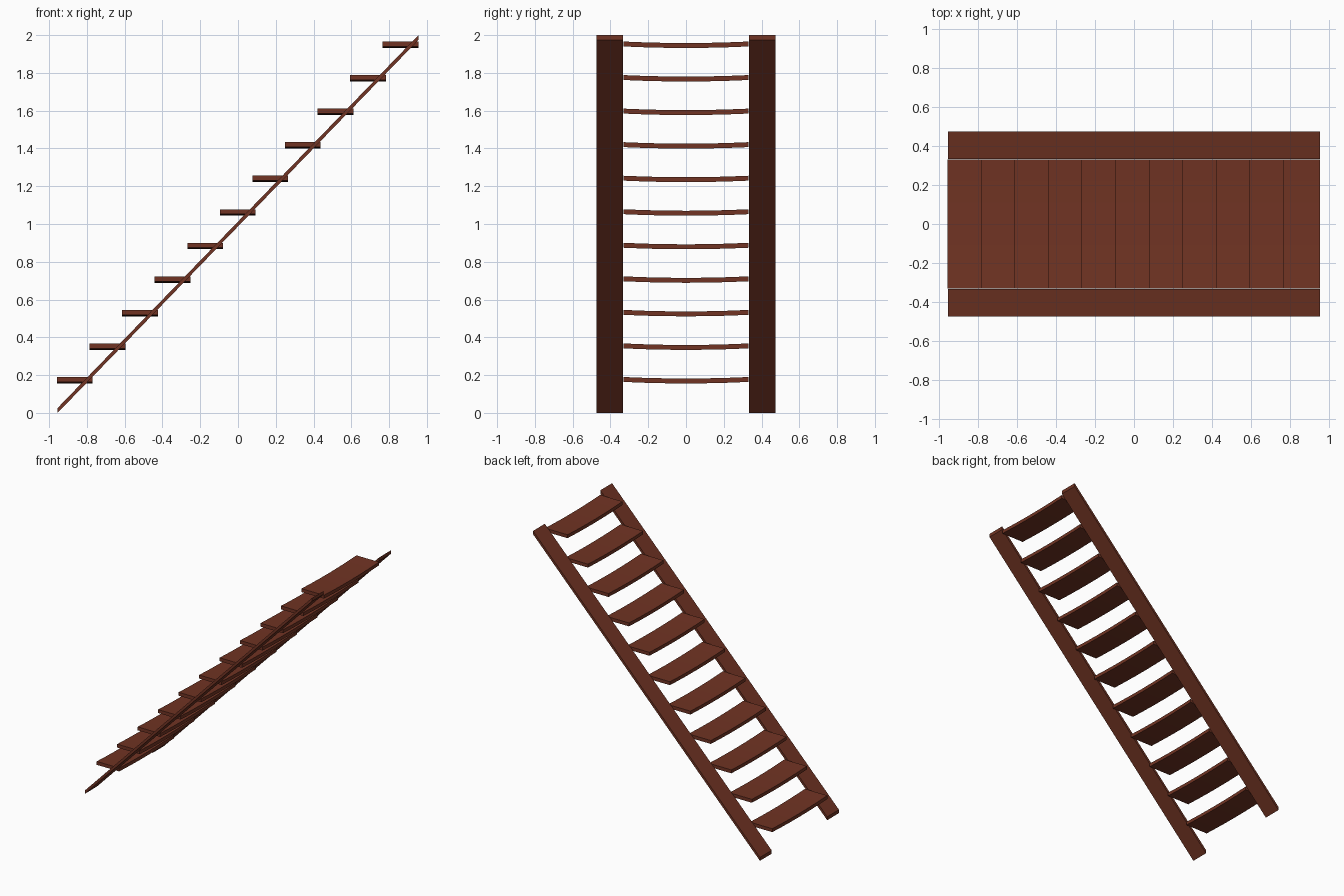
import bpy, bmesh

if "Cube" in bpy.data.objects:
    bpy.data.objects.remove(bpy.data.objects["Cube"])

wood = bpy.data.materials.new("red_brown_wood")
wood.diffuse_color = (0.165, 0.034, 0.017, 1)
wood.use_nodes = True
wood.node_tree.nodes["Principled BSDF"].inputs["Base Color"].default_value = wood.diffuse_color


def extrude_profile(name, profile, vector):
    """Closed planar profile extruded along a vector."""
    bm = bmesh.new()
    face = bm.faces.new([bm.verts.new(p) for p in profile])
    new = bmesh.ops.extrude_face_region(bm, geom=[face])["geom"]
    bmesh.ops.translate(bm, vec=vector,
                        verts=[g for g in new if isinstance(g, bmesh.types.BMVert)])
    bmesh.ops.recalc_face_normals(bm, faces=bm.faces)
    mesh = bpy.data.meshes.new(name)
    bm.to_mesh(mesh)
    bm.free()
    mesh.materials.append(wood)
    obj = bpy.data.objects.new(name, mesh)
    bpy.context.collection.objects.link(obj)
    return obj


# Side rails: thin sloping planks with vertically cut ends
for name, y in (("front_rail", -0.475), ("back_rail", 0.334)):
    extrude_profile(name, [(-0.955, y, 0), (-0.955, y, 0.026),
                           (0.955, y, 2), (0.955, y, 1.974)], (0, 0.141, 0))

# Treads: planks worn down slightly in the middle
HALF, THICK, SAG = 0.331, 0.026, 0.008
ys = [HALF * k / 3 for k in range(-3, 4)]
for i in range(11):
    x = -0.958 + 0.1724 * i
    top = 0.190 + 0.1776 * i

    def z(y):
        return top - SAG * (1 - (y / HALF) ** 2)

    profile = [(x, y, z(y)) for y in ys] + [(x, y, z(y) - THICK) for y in reversed(ys)]
    extrude_profile(f"tread_{i + 1}", profile, (0.189, 0, 0))
